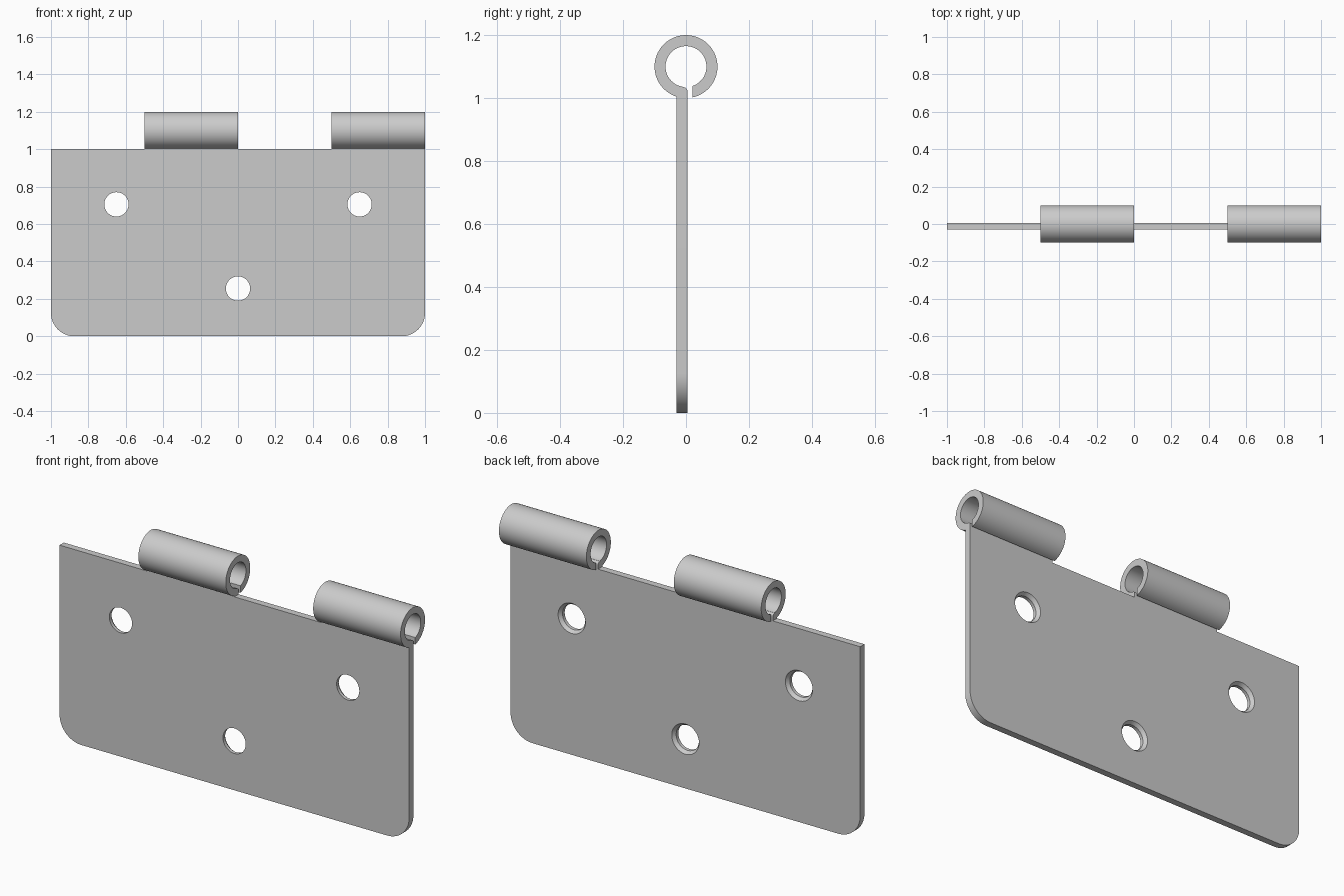
import bpy, bmesh
from math import sin, cos, pi, asin, sqrt
from mathutils import Vector

cube = bpy.data.objects.get("Cube")
if cube:
    bpy.data.objects.remove(cube)

FRONT, BACK = -0.03, 0.005          # plate faces along y
AXIS_Z, OUTER, INNER = 1.10, 0.10, 0.065
SLOT = 0.02                         # y of the free end of the curl
CORNER = 0.125

steel = bpy.data.materials.new("grey_steel")
steel.use_nodes = True
GREY = (0.6, 0.6, 0.6, 1)
steel.diffuse_color = GREY
steel.node_tree.nodes["Principled BSDF"].inputs["Base Color"].default_value = GREY


def arc(cu, cv, r, a0, a1, n):
    return [(cu + r * cos(a0 + (a1 - a0) * i / n),
             cv + r * sin(a0 + (a1 - a0) * i / n)) for i in range(n + 1)]


def finish(name, bm):
    bmesh.ops.recalc_face_normals(bm, faces=bm.faces)
    mesh = bpy.data.meshes.new(name)
    bm.to_mesh(mesh)
    bm.free()
    obj = bpy.data.objects.new(name, mesh)
    bpy.context.collection.objects.link(obj)
    mesh.materials.append(steel)
    return obj


def extrude_profile(name, points, shift):
    bm = bmesh.new()
    face = bm.faces.new([bm.verts.new(p) for p in points])
    grown = bmesh.ops.extrude_face_region(bm, geom=[face])["geom"]
    moved = [v for v in grown if isinstance(v, bmesh.types.BMVert)]
    bmesh.ops.translate(bm, verts=moved, vec=Vector(shift))
    return finish(name, bm)


def smooth(obj):
    bpy.ops.object.select_all(action="DESELECT")
    obj.select_set(True)
    bpy.context.view_layer.objects.active = obj
    bpy.ops.object.shade_smooth_by_angle(angle=pi / 6)


def screw_hole_cutter(x, z):
    # straight bore at the front, flaring to a countersink at the back
    bm = bmesh.new()
    middle = (FRONT + BACK) / 2
    rings = []
    for y, r in ((FRONT - 0.02, 0.065), (middle, 0.065), (BACK, 0.078), (BACK + 0.02, 0.078)):
        rings.append([bm.verts.new((u, y, v)) for u, v in arc(x, z, r, 0, 2 * pi, 48)[:-1]])
    for a, b in zip(rings, rings[1:]):
        for i in range(len(a)):
            j = (i + 1) % len(a)
            bm.faces.new((a[i], a[j], b[j], b[i]))
    bm.faces.new(rings[0])
    bm.faces.new(rings[-1])
    cutter = finish("hole_cutter", bm)
    cutter.hide_render = True
    return cutter


# Leaf plate with rounded lower corners
outline = [(-1, 1)] + arc(CORNER - 1, CORNER, CORNER, pi, 1.5 * pi, 16)
outline += arc(1 - CORNER, CORNER, CORNER, -pi / 2, 0, 16) + [(1, 1)]
plate = extrude_profile("leaf_plate", [(x, FRONT, z) for x, z in outline],
                        (0, BACK - FRONT, 0))

# Three countersunk screw holes
for x, z in ((-0.65, 0.705), (0.65, 0.705), (0, 0.255)):
    cutter = screw_hole_cutter(x, z)
    cut = plate.modifiers.new("screw_hole", "BOOLEAN")
    cut.operation = "DIFFERENCE"
    cut.solver = "EXACT"
    cut.object = cutter
    bpy.context.view_layer.objects.active = plate
    bpy.ops.object.modifier_apply(modifier=cut.name)
    bpy.data.objects.remove(cutter)
smooth(plate)

# Curled knuckles, open by a slot behind the plate
bottom = 1.5 * pi
root = bottom + asin(FRONT / OUTER)
tip_out = bottom - 2 * pi + asin(SLOT / OUTER)
tip_in = bottom - 2 * pi + asin(SLOT / INNER)
lip = bottom + asin(-0.01 / INNER)
curl = [(FRONT, 1.0)] + arc(0, AXIS_Z, OUTER, root, tip_out, 64)
curl += arc(0, AXIS_Z, INNER, tip_in, lip, 64)
curl += arc(BACK - 0.015, 1.02, 0.015, pi / 2, 0, 6) + [(BACK, 1.0)]
for name, x in (("right_knuckle", -0.5), ("left_knuckle", 0.5)):
    smooth(extrude_profile(name, [(x, y, z) for y, z in curl], (0.5, 0, 0)))
